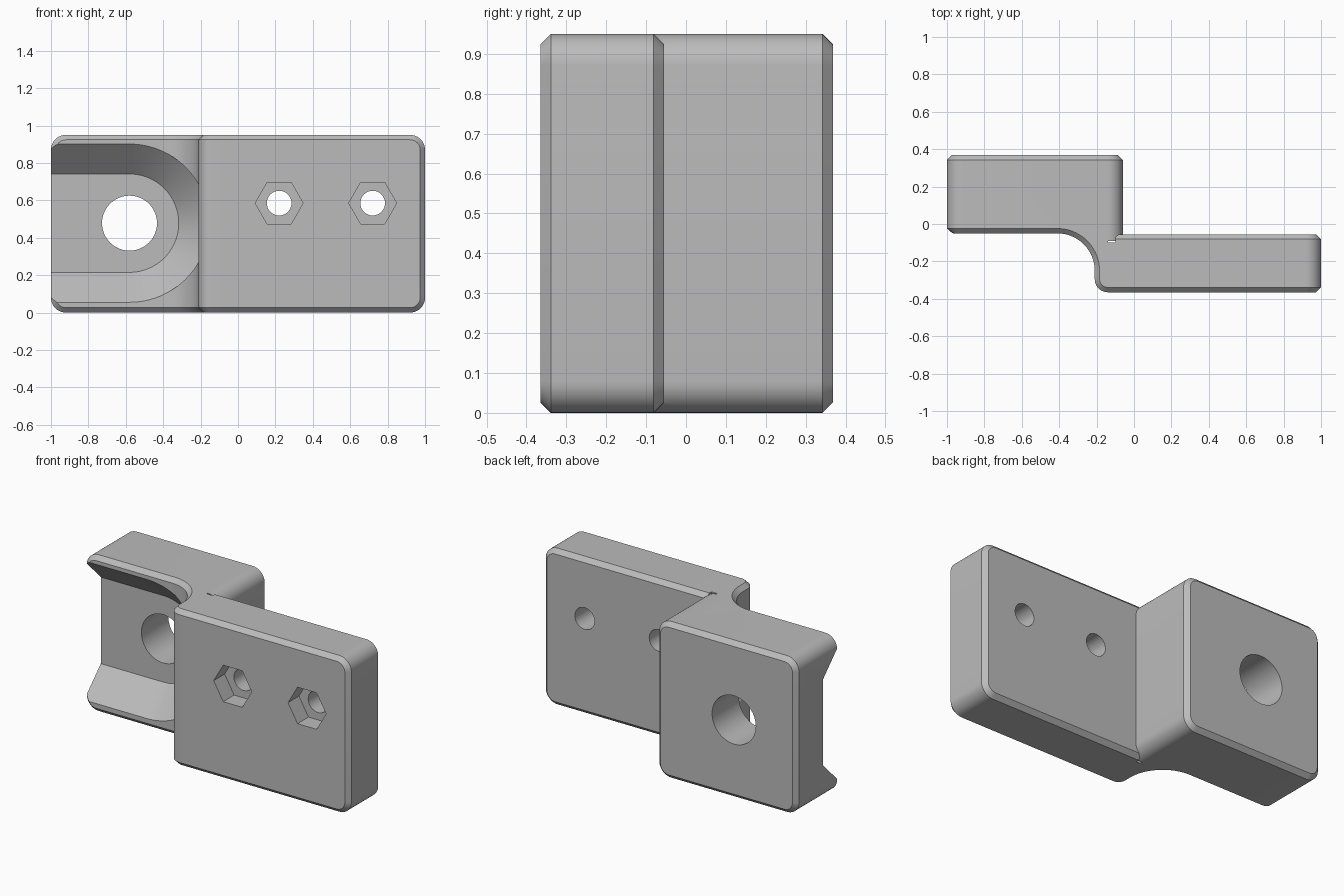
import bpy, bmesh
from math import sin, cos, radians, pi
from mathutils import Vector

if "Cube" in bpy.data.objects:
    bpy.data.objects.remove(bpy.data.objects["Cube"])

H, C, R = 0.95, 0.026, 0.08      # height, edge chamfer, corner radius
MID = 0.478                      # height of the slot and large hole
SLOT_X = -0.58

grey = bpy.data.materials.new("grey")
grey.use_nodes = True
colour = (0.5, 0.5, 0.5, 1)
grey.diffuse_color = colour
grey.node_tree.nodes["Principled BSDF"].inputs["Base Color"].default_value = colour


def arc(cx, cy, r, a, b, n=10):
    angles = [radians(a + (b - a) * i / n) for i in range(n + 1)]
    return [(cx + r * cos(t), cy + r * sin(t)) for t in angles]


def loft(name, loops):
    """Closed solid through matching loops of 3D points."""
    bm = bmesh.new()
    rings = [[bm.verts.new(p) for p in loop] for loop in loops]
    for a, b in zip(rings, rings[1:]):
        for i in range(len(a)):
            j = (i + 1) % len(a)
            bm.faces.new((a[i], a[j], b[j], b[i]))
    bm.faces.new(rings[0])
    bm.faces.new(rings[-1])
    bmesh.ops.recalc_face_normals(bm, faces=bm.faces)
    mesh = bpy.data.meshes.new(name)
    bm.to_mesh(mesh)
    bm.free()
    ob = bpy.data.objects.new(name, mesh)
    bpy.context.collection.objects.link(ob)
    mesh.materials.append(grey)
    return ob


def at_y(points, y):
    return [Vector((x, y, z)) for x, z in points]


def rounded(x0, x1, inset=0, round_left=True):
    """Upright rectangle with rounded corners, optionally square on the left."""
    r, lo, hi = R - inset, inset, H - inset
    b = x1 - inset
    pts = arc(b - r, lo + r, r, -90, 0) + arc(b - r, hi - r, r, 0, 90)
    if round_left:
        a = x0 + inset
        return pts + arc(a + r, hi - r, r, 90, 180) + arc(a + r, lo + r, r, 180, 270)
    return pts + [(x0, hi), (x0, lo)]


def chamfered(name, x0, x1, y0, y1, round_left=True):
    full = rounded(x0, x1, 0, round_left)
    small = rounded(x0, x1, C, round_left)
    return loft(name, [at_y(small, y0), at_y(full, y0 + C),
                       at_y(full, y1 - C), at_y(small, y1)])


def combine(target, tool, operation):
    mod = target.modifiers.new(operation.lower(), "BOOLEAN")
    mod.operation, mod.object, mod.solver = operation, tool, "EXACT"
    with bpy.context.temp_override(object=target, active_object=target,
                                   selected_objects=[target]):
        bpy.ops.object.modifier_apply(modifier=mod.name)
    bpy.data.objects.remove(tool)


# Thick clamp block and thin mounting plate
bracket = chamfered("bracket", -1, -0.06, -0.05, 0.368)
plate = chamfered("plate", -0.1, 1, -0.365, -0.055, round_left=False)


# Curved web between them, chamfered along its top and bottom
def web_outline(z, inset):
    pts = arc(-0.41, -0.25, 0.2 + inset, 90, 0, 20)
    pts += arc(-0.14, -0.295, 0.07 - inset, 180, 270)
    pts += [(0, inset - 0.365), (0, -0.1), (-0.14, -0.1), (-0.14, 0.02), (-0.41, 0.02)]
    return [Vector((x, y, z)) for x, y in pts]


web = loft("web", [web_outline(0, C), web_outline(C, 0),
                   web_outline(H - C, 0), web_outline(H, C)])
core_outline = rounded(-0.2, -0.06, 0, round_left=False)
core = loft("core", [at_y(core_outline, -0.09), at_y(core_outline, 0.2)])
for part in (core, web, plate):
    combine(bracket, part, "UNION")


# Open-ended slot with sloping walls
def stadium(r):
    return [(-1.2, MID - r)] + arc(SLOT_X, MID, r, -90, 90, 48) + [(-1.2, MID + r)]


slot = loft("slot_cutter", [at_y(stadium(0.263), 0.11), at_y(stadium(0.423), -0.05),
                            at_y(stadium(0.423), -0.26)])
combine(bracket, slot, "DIFFERENCE")


# Round holes and hexagonal nut pockets
def drill(x, z, r, y0, y1, sides):
    ring = arc(x, z, r, 0, 360, sides)[:-1]
    combine(bracket, loft("hole_cutter", [at_y(ring, y0), at_y(ring, y1)]), "DIFFERENCE")


drill(SLOT_X, MID, 0.147, -0.2, 0.5, 48)
for x in (0.22, 0.72):
    drill(x, 0.585, 0.128, -0.5, -0.26, 6)
    drill(x, 0.585, 0.066, -0.5, 0.1, 32)

# Smooth the rounds, keep edges crisp
bpy.ops.object.select_all(action="DESELECT")
bracket.select_set(True)
bpy.context.view_layer.objects.active = bracket
bpy.ops.object.shade_smooth_by_angle(angle=radians(25))
